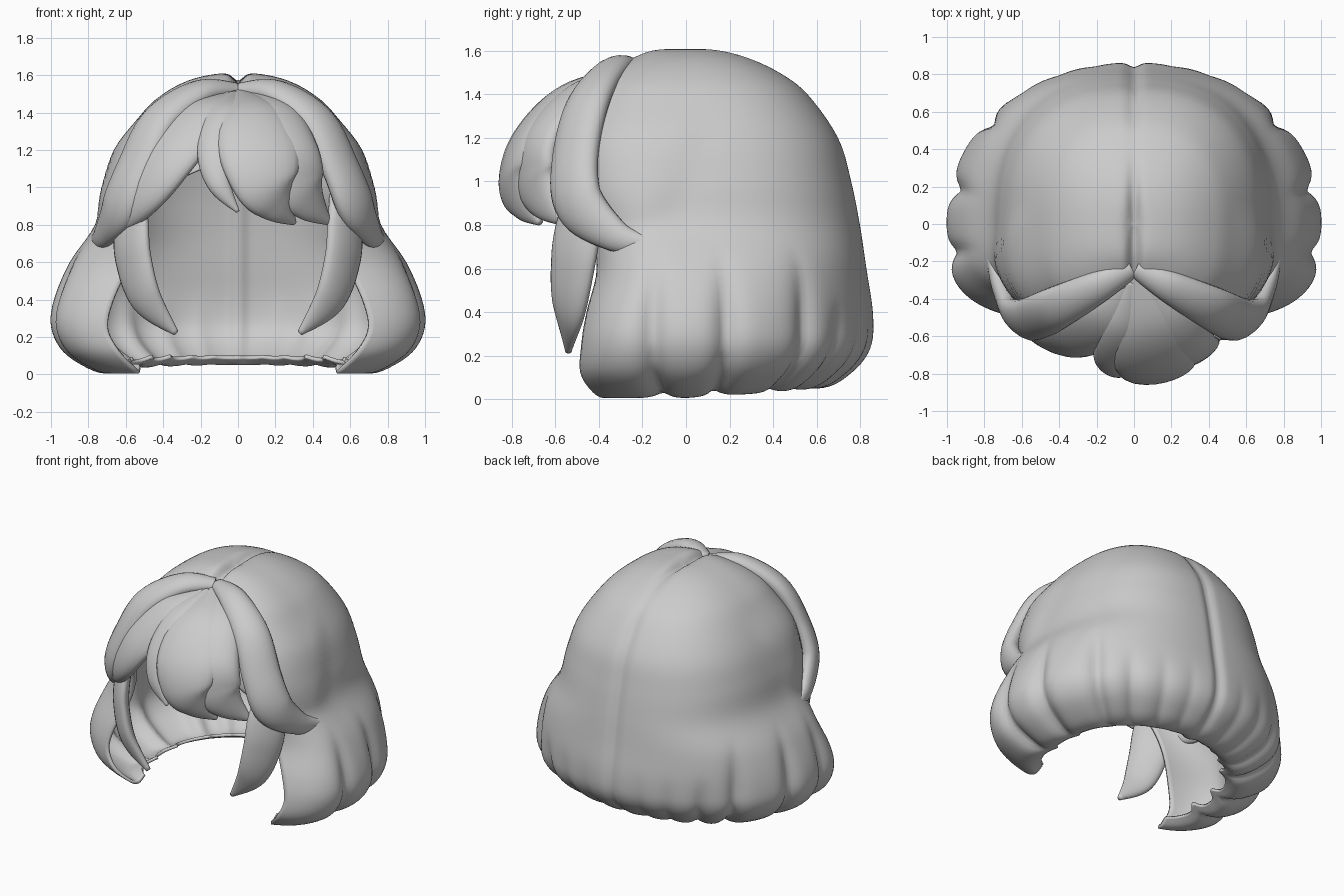
import bpy, bmesh, math
from mathutils import Vector

if "Cube" in bpy.data.objects:
    bpy.data.objects.remove(bpy.data.objects["Cube"])

hair = bpy.data.materials.new("hair_grey")
hair.diffuse_color = (0.6, 0.6, 0.6, 1)
hair.use_nodes = True
hair.node_tree.nodes["Principled BSDF"].inputs["Base Color"].default_value = hair.diffuse_color


def spline(pts, sub):
    """Catmull-Rom through tuples of any length."""
    out = []
    for i in range(len(pts) - 1):
        p = [pts[max(i - 1, 0)], pts[i], pts[i + 1], pts[min(i + 2, len(pts) - 1)]]
        for k in range(sub):
            t = k / sub
            out.append([b + 0.5 * t * (c - a + t * (2 * a - 5 * b + 4 * c - d + t * (3 * (b - c) + d - a)))
                        for a, b, c, d in zip(*p)])
    out.append(list(pts[-1]))
    return out


def step(a, b, x):
    t = min(max((x - a) / (b - a), 0), 1)
    return t * t * (3 - 2 * t)


def finish(name, bm):
    bmesh.ops.remove_doubles(bm, verts=bm.verts, dist=0.0008)
    bmesh.ops.recalc_face_normals(bm, faces=bm.faces)
    me = bpy.data.meshes.new(name)
    bm.to_mesh(me)
    bm.free()
    ob = bpy.data.objects.new(name, me)
    bpy.context.collection.objects.link(ob)
    me.materials.append(hair)
    for f in me.polygons:
        f.use_smooth = True
    return ob


# Main hair shell: z, half width, back depth, front depth, front opening half width
PROFILE = [
    (1.61, 0, 0, 0, 0), (1.605, .13, .14, .14, 0), (1.57, .27, .28, .24, 0),
    (1.5, .40, .43, .36, 0), (1.4, .51, .56, .46, 0), (1.2, .645, .70, .54, 0),
    (1.0, .715, .76, .56, .38), (.8, .765, .80, .50, .50), (.6, .90, .83, .45, .58),
    (.4, .985, .86, .50, .67), (.25, 1.0, .855, .53, .70), (.12, .935, .80, .53, .64),
    (.03, .80, .70, .47, .56), (.005, .70, .60, .42, .53), (.04, .62, .54, .38, .52)]
# Grooves between the hair lobes: angle, depth
GROOVES = [(-9, .055), (11, .06), (35, .05), (49, .035), (63, .018), (76, .012)]
COLS = 80


def shell():
    bm = bmesh.new()
    rows = []
    for z, a, bb, bf, xe in spline(PROFILE, 5):
        a, bb, bf, xe = max(a, 1e-4), max(bb, 1e-4), max(bf, 1e-4), max(xe, 0)
        low = step(.75, .3, z)
        nf = 3.0 + .5 * low
        ye = bf * (1 - min(xe / a, 1) ** nf) ** (1 / nf)
        start = -math.atan2(ye, xe)
        row = []
        for j in range(COLS + 1):
            th = start + (math.pi / 2 - start) * j / COLS
            c, s = abs(math.cos(th)), math.sin(th)
            n, b = (2.45 - .35 * low, bb) if s > 0 else (nf, bf)
            r = ((c / a) ** n + (abs(s) / b) ** n) ** (-1 / n)
            deg = math.degrees(th)
            cut = sum(d * math.exp(-abs((deg - g) / 3.2) ** 1.4)
                      * (low if g < 40 else step(.5, .2, z)) for g, d in GROOVES)
            r -= cut
            # raised lock in front of the ear
            if .75 < z < 1.4:
                edge = -.12 + .2 * (z - .85) / .5
                r += .02 * step(edge + .1, edge - .1, r * s) * step(.75, .9, z) * step(1.4, 1.2, z)
            x, y = r * c, r * s
            # centre parting
            part = math.exp(-(x / .035) ** 2)
            if s > 0:
                y -= .025 * part * step(1.58, 1.3, z)
            zz = z - .05 * part * step(1.3, 1.55, z) * step(.5, -.1, y)
            zz += low * step(.3, .05, z) * (.5 * cut + .045 * max(s, 0))
            if xe < 1e-6 and j == 0 or j == COLS:
                x = 0
            row.append(bm.verts.new((x, y, zz)))
        rows.append(row)
    for p, q in zip(rows, rows[1:]):
        for j in range(COLS):
            bm.faces.new((p[j], p[j + 1], q[j + 1], q[j]))
    # mirrored half
    geo = bmesh.ops.duplicate(bm, geom=bm.verts[:] + bm.edges[:] + bm.faces[:])["geom"]
    for v in geo:
        if isinstance(v, bmesh.types.BMVert):
            v.co.x = -v.co.x
    ob = finish("hair_shell", bm)
    m = ob.modifiers.new("thickness", "SOLIDIFY")
    m.thickness = .02
    m.offset = -1


def strand(name, pts, side=1, sides=20):
    """Tapered lock; pts are x, y, z, half width, half thickness."""
    path = spline(pts, 8)
    pos = [Vector((p[0] * side, p[1], p[2])) for p in path]
    bm = bmesh.new()
    rings = []
    for i, p in enumerate(path):
        t = (pos[min(i + 1, len(pos) - 1)] - pos[max(i - 1, 0)]).normalized()
        out = pos[i] - Vector((0, 0, .9 if pos[i].z > .9 else pos[i].z))
        nrm = (out - t * out.dot(t)).normalized()
        wid = t.cross(nrm)
        ring = []
        for k in range(sides):
            a = 2 * math.pi * k / sides
            ring.append(bm.verts.new(pos[i] + wid * math.cos(a) * max(p[3], .004)
                                     + nrm * math.sin(a) * max(p[4], .004)))
        rings.append(ring)
    for p, q in zip(rings, rings[1:]):
        for k in range(sides):
            bm.faces.new((p[k], p[(k + 1) % sides], q[(k + 1) % sides], q[k]))
    bm.faces.new(rings[0])
    bm.faces.new(rings[-1])
    finish(name, bm)


shell()

# Paired swoops and face-framing locks
SWOOP = [(.01, -.24, 1.52, .05, .04), (.2, -.34, 1.51, .09, .06), (.42, -.45, 1.36, .12, .07),
         (.55, -.51, 1.1, .13, .07), (.63, -.49, .9, .13, .07), (.71, -.34, .76, .08, .05),
         (.755, -.22, .72, .045, .03), (.79, -.13, .73, .01, .01)]
FACE_LOCK = [(.56, -.44, .95, .10, .05), (.57, -.49, .8, .13, .05), (.56, -.52, .62, .13, .05),
             (.49, -.54, .4, .1, .045), (.33, -.54, .22, .015, .015)]
for label, s in (("right", 1), ("left", -1)):
    strand("swoop_" + label, SWOOP, s)
    strand("face_lock_" + label, FACE_LOCK, s)

# Wide bang on the left
strand("left_bang", [(-.02, -.28, 1.48, .06, .04), (-.16, -.49, 1.39, .15, .06),
                     (-.33, -.6, 1.2, .16, .06), (-.47, -.6, 1.0, .13, .06),
                     (-.61, -.49, .84, .08, .05), (-.75, -.28, .74, .015, .015)])
# Centre bangs
strand("centre_bang", [(0, -.26, 1.49, .07, .04), (.07, -.54, 1.39, .17, .06),
                       (.11, -.72, 1.2, .22, .07), (.15, -.79, 1.02, .18, .06),
                       (.21, -.75, .91, .11, .045), (.3, -.67, .81, .015, .015)])
strand("centre_bang_right", [(.04, -.26, 1.49, .06, .04), (.19, -.5, 1.39, .14, .06),
                             (.28, -.66, 1.2, .16, .07), (.32, -.69, 1.03, .16, .06),
                             (.38, -.65, .92, .11, .045), (.49, -.56, .81, .015, .015)])
strand("centre_bang_tip", [(-.02, -.3, 1.48, .05, .04), (-.07, -.54, 1.39, .1, .05),
                           (-.12, -.7, 1.2, .1, .05), (-.1, -.78, 1.02, .065, .04),
                           (0, -.8, .87, .01, .01)])
